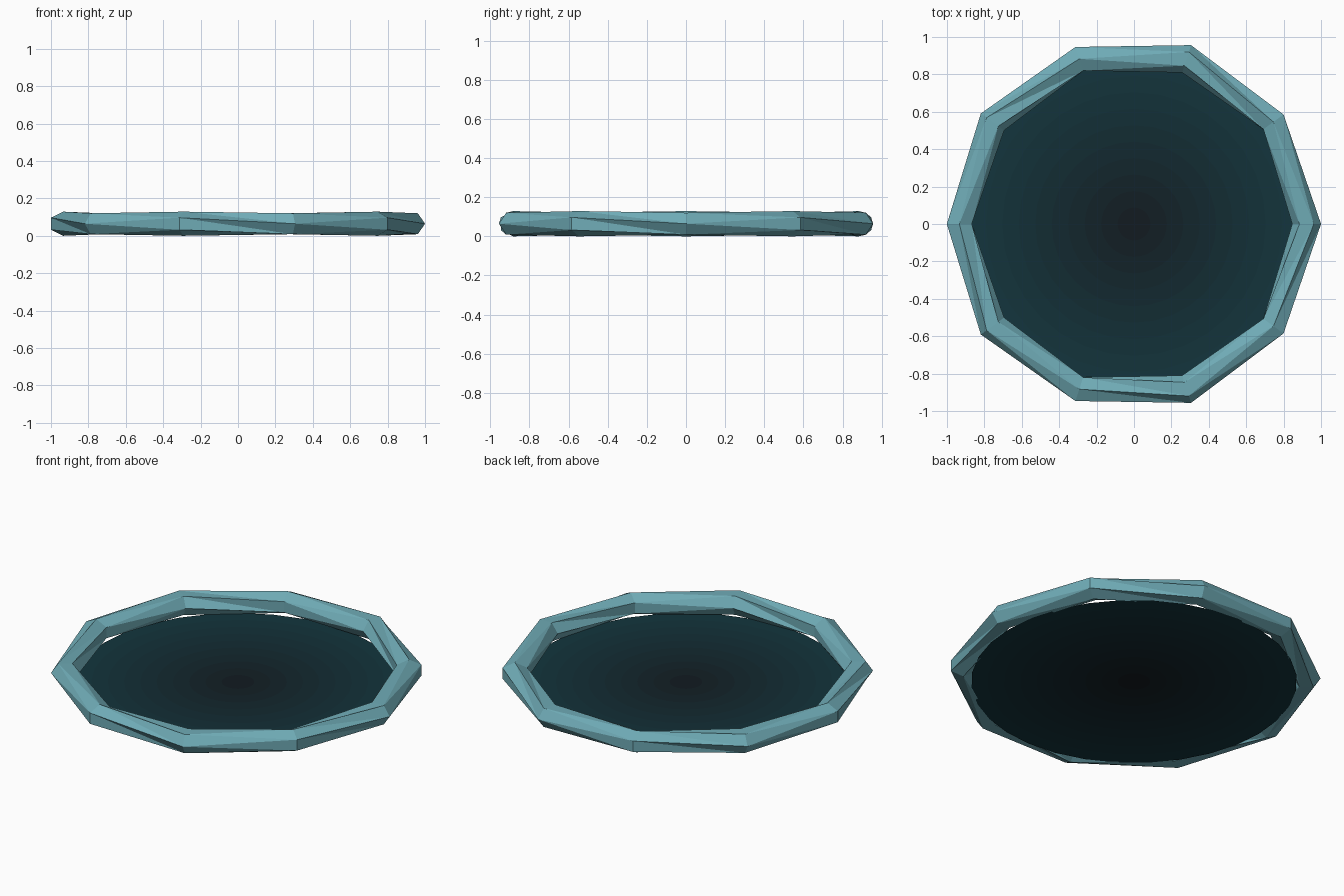
import bpy, bmesh
from math import sin, cos, pi

if "Cube" in bpy.data.objects:
    bpy.data.objects.remove(bpy.data.objects["Cube"])

SHIFT = -0.0055          # keeps the uneven ring centred on x = 0
SEGS, SIDES = 10, 6      # ring stations, tube sides
MAJOR, TUBE_R, TUBE_Z, MID_Z = 0.9285, 0.077, 0.0645, 0.0645


def material(name, rgb):
    m = bpy.data.materials.new(name)
    m.diffuse_color = (*rgb, 1.0)
    m.use_nodes = True
    m.node_tree.nodes["Principled BSDF"].inputs["Base Color"].default_value = m.diffuse_color
    return m


def finish(bm, name, mats):
    mesh = bpy.data.meshes.new(name)
    bm.to_mesh(mesh)
    bm.free()
    for m in mats:
        mesh.materials.append(m)
    ob = bpy.data.objects.new(name, mesh)
    bpy.context.collection.objects.link(ob)
    return ob


# Faceted rim: hexagonal tube whose section rolls 30 degrees at every other station
bm = bmesh.new()
rings = []
for k in range(SEGS):
    a = 2 * pi * k / SEGS
    loop = []
    for j in range(SIDES):
        t = 2 * pi * (j + 0.5 * (k % 2)) / SIDES
        r = MAJOR + TUBE_R * cos(t)
        loop.append(bm.verts.new((r * cos(a) + SHIFT, r * sin(a), MID_Z + TUBE_Z * sin(t))))
    rings.append(loop)
for k in range(SEGS):
    p, q = rings[k], rings[(k + 1) % SEGS]
    for j in range(SIDES):
        n = (j + 1) % SIDES
        bm.faces.new((p[j], q[j], p[n]))
        bm.faces.new((q[j], q[n], p[n]))
bmesh.ops.recalc_face_normals(bm, faces=bm.faces)
finish(bm, "faceted_rim", [material("rim_teal", (0.16, 0.41, 0.47))])

# Dark pool disc: concentric bands fading from near black to deep teal
BANDS, STEPS, DISC_R, DISC_Z = 10, 32, 0.88, 0.004
inner, outer = (0.006, 0.011, 0.015), (0.0065, 0.036, 0.047)
bm = bmesh.new()
mats, prev = [], None
centre = bm.verts.new((0, 0, DISC_Z))
for b in range(BANDS):
    f = b / (BANDS - 1)
    mats.append(material(f"pool_{b}", [i + (o - i) * f for i, o in zip(inner, outer)]))
    r = DISC_R * (b + 1) / BANDS
    loop = [bm.verts.new((r * cos(2 * pi * s / STEPS), r * sin(2 * pi * s / STEPS), DISC_Z))
            for s in range(STEPS)]
    for s in range(STEPS):
        n = (s + 1) % STEPS
        if prev:
            face = bm.faces.new((prev[s], loop[s], loop[n], prev[n]))
        else:
            face = bm.faces.new((centre, loop[s], loop[n]))
        face.material_index = b
    prev = loop
finish(bm, "pool_disc", mats)
